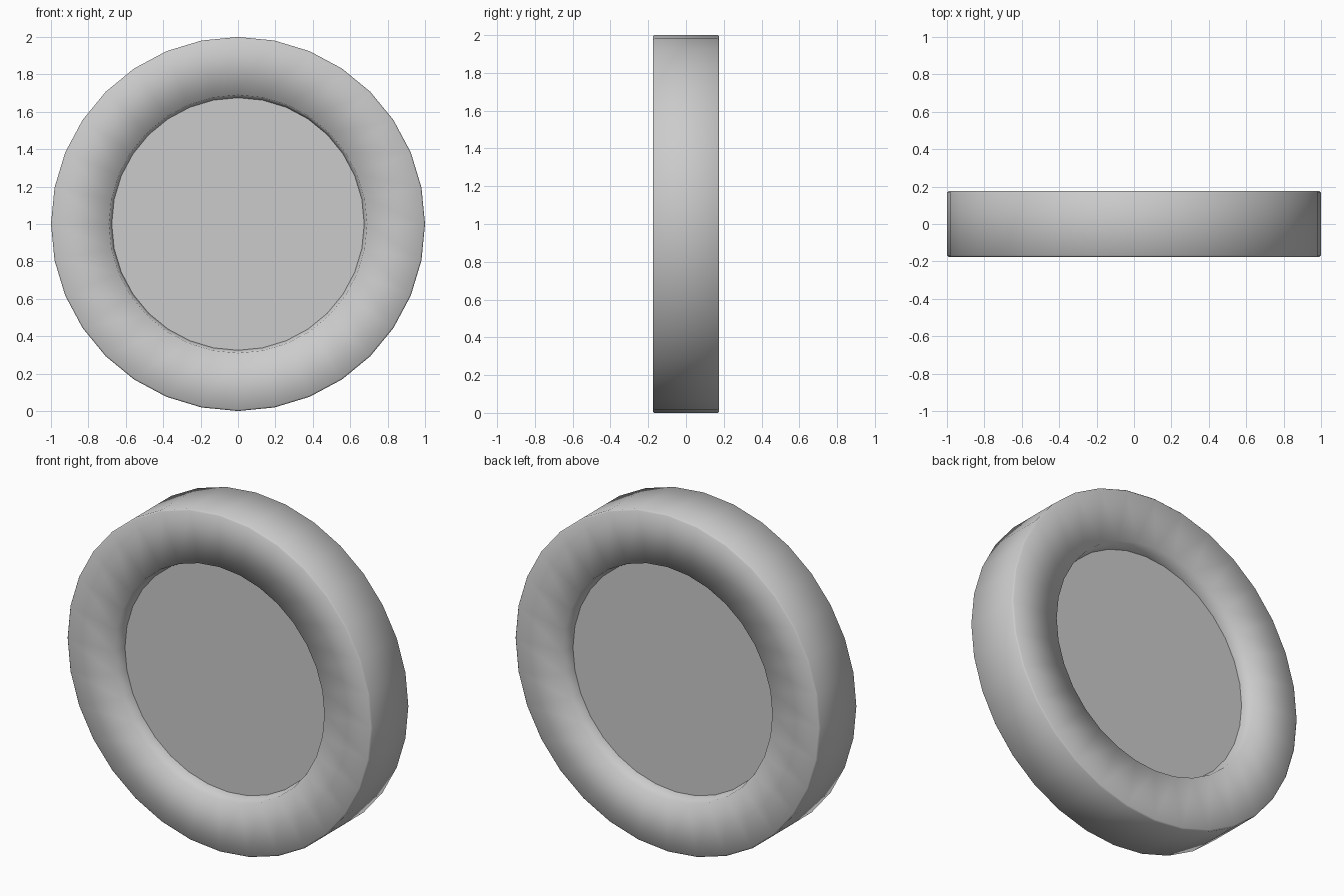
import bpy, bmesh, math

if "Cube" in bpy.data.objects:
    bpy.data.objects.remove(bpy.data.objects["Cube"])

SIDES = 32
HALF = 0.176      # half thickness of the wheel
FLOOR = 0.095     # half thickness of the recessed disc
BEVEL = 0.008

# front half of the profile (radius, y): recess floor edge, rim, outer corner
front = [(0.675, -FLOOR), (0.69, -HALF), (1 - BEVEL, -HALF), (1.0, -HALF + BEVEL)]
profile = front + [(r, -y) for r, y in reversed(front)]


def add_object(name, bm):
    mesh = bpy.data.meshes.new(name)
    bmesh.ops.recalc_face_normals(bm, faces=bm.faces)
    bm.to_mesh(mesh)
    bm.free()
    obj = bpy.data.objects.new(name, mesh)
    bpy.context.collection.objects.link(obj)
    obj.location.z = 1.0
    return obj


# wheel: profile turned about the y axis, recess floors closed on both sides
bm = bmesh.new()
rings = []
for r, y in profile:
    rings.append([bm.verts.new((r * math.sin(a), y, r * math.cos(a)))
                  for a in (2 * math.pi * i / SIDES for i in range(SIDES))])
for a, b in zip(rings, rings[1:]):
    for i in range(SIDES):
        j = (i + 1) % SIDES
        bm.faces.new((a[i], a[j], b[j], b[i])).smooth = True

# flat recessed discs with a crisp border
for ring in (rings[0], rings[-1]):
    disc = bm.faces.new(ring)
    disc.smooth = False
    for edge in disc.edges:
        edge.smooth = False

add_object("wheel", bm)
